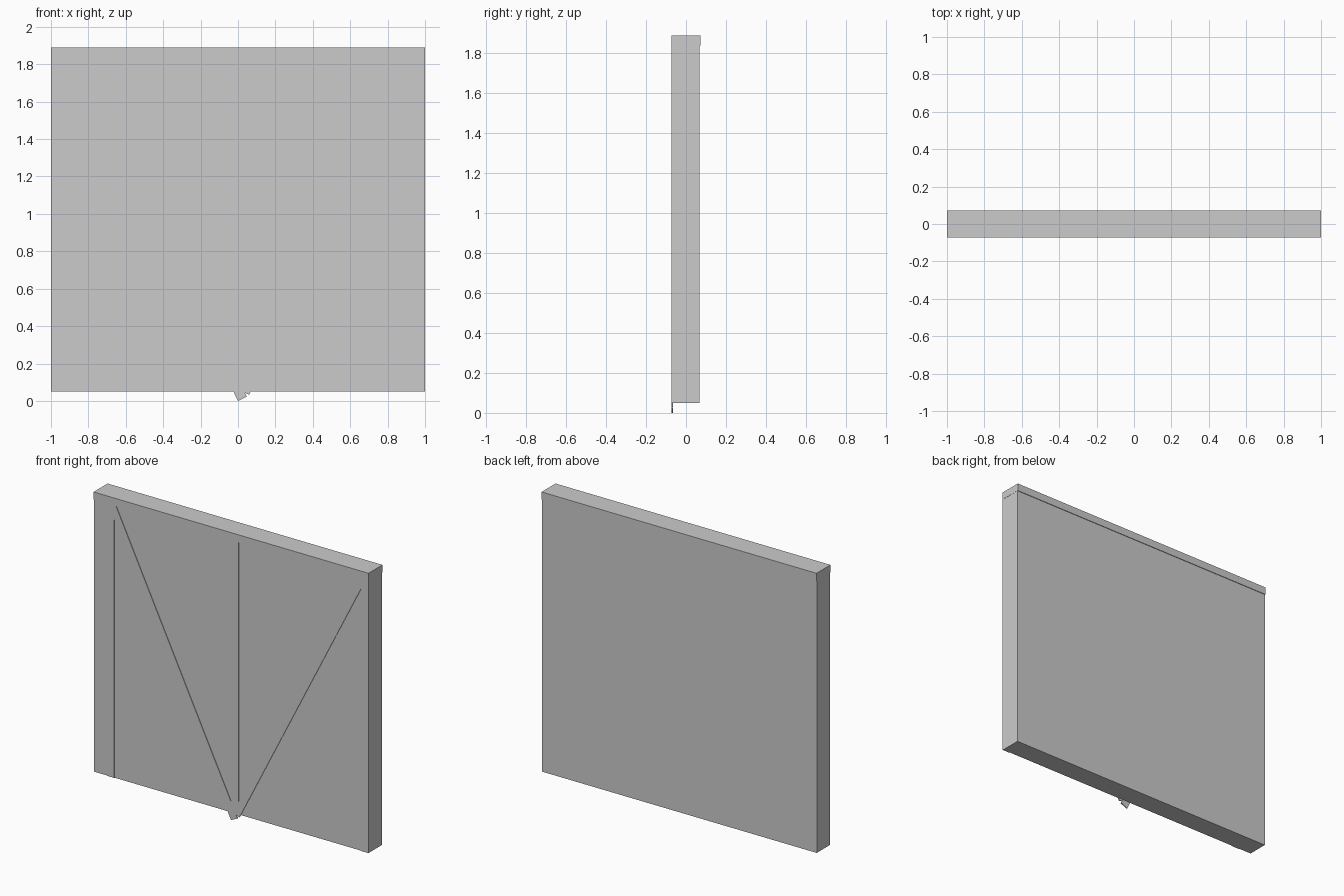
import bpy, bmesh

if "Cube" in bpy.data.objects:
    bpy.data.objects.remove(bpy.data.objects["Cube"])

FRONT = -0.0725   # front plane of the frame timbers
BACK = 0.0725
PANEL = 0.0685    # half thickness of the wall body
TOP, PLATE_Z, BASE = 1.89, 1.84, 0.05


def prism(name, outline, y0, y1):
    """Extrude an x/z outline from y0 to y1."""
    bm = bmesh.new()
    face = bm.faces.new([bm.verts.new((x, y0, z)) for x, z in outline])
    out = bmesh.ops.extrude_face_region(bm, geom=[face])
    verts = [v for v in out["geom"] if isinstance(v, bmesh.types.BMVert)]
    bmesh.ops.translate(bm, vec=(0, y1 - y0, 0), verts=verts)
    bmesh.ops.recalc_face_normals(bm, faces=bm.faces)
    mesh = bpy.data.meshes.new(name)
    bm.to_mesh(mesh)
    bm.free()
    obj = bpy.data.objects.new(name, mesh)
    bpy.context.collection.objects.link(obj)
    return obj


def box(name, x0, x1, z0, z1, y0, y1):
    return prism(name, [(x0, z0), (x1, z0), (x1, z1), (x0, z1)], y0, y1)


# wall body and the slightly overhanging top plate
box("wall_panel", -0.999, 0.999, BASE, PLATE_Z, -PANEL, PANEL)
box("top_plate", -1, 1, PLATE_Z, TOP, FRONT, BACK)

# upright posts, standing just proud of the wall
for name, x in (("left_post", -0.905), ("middle_post", 0.0), ("right_post", 0.945)):
    box(name, x, x + 0.055, BASE, PLATE_Z, FRONT, FRONT + 0.007)

# diagonal braces meeting in a V whose tip pokes out below the wall
prism("left_brace", [(0, 0), (0.047, 0.023), (-0.837, PLATE_Z), (-0.895, PLATE_Z)],
      FRONT, FRONT + 0.007)
prism("right_brace", [(0.06, 0.033), (0.979, PLATE_Z), (0.921, PLATE_Z), (0.014, 0.056)],
      FRONT, FRONT + 0.007)
